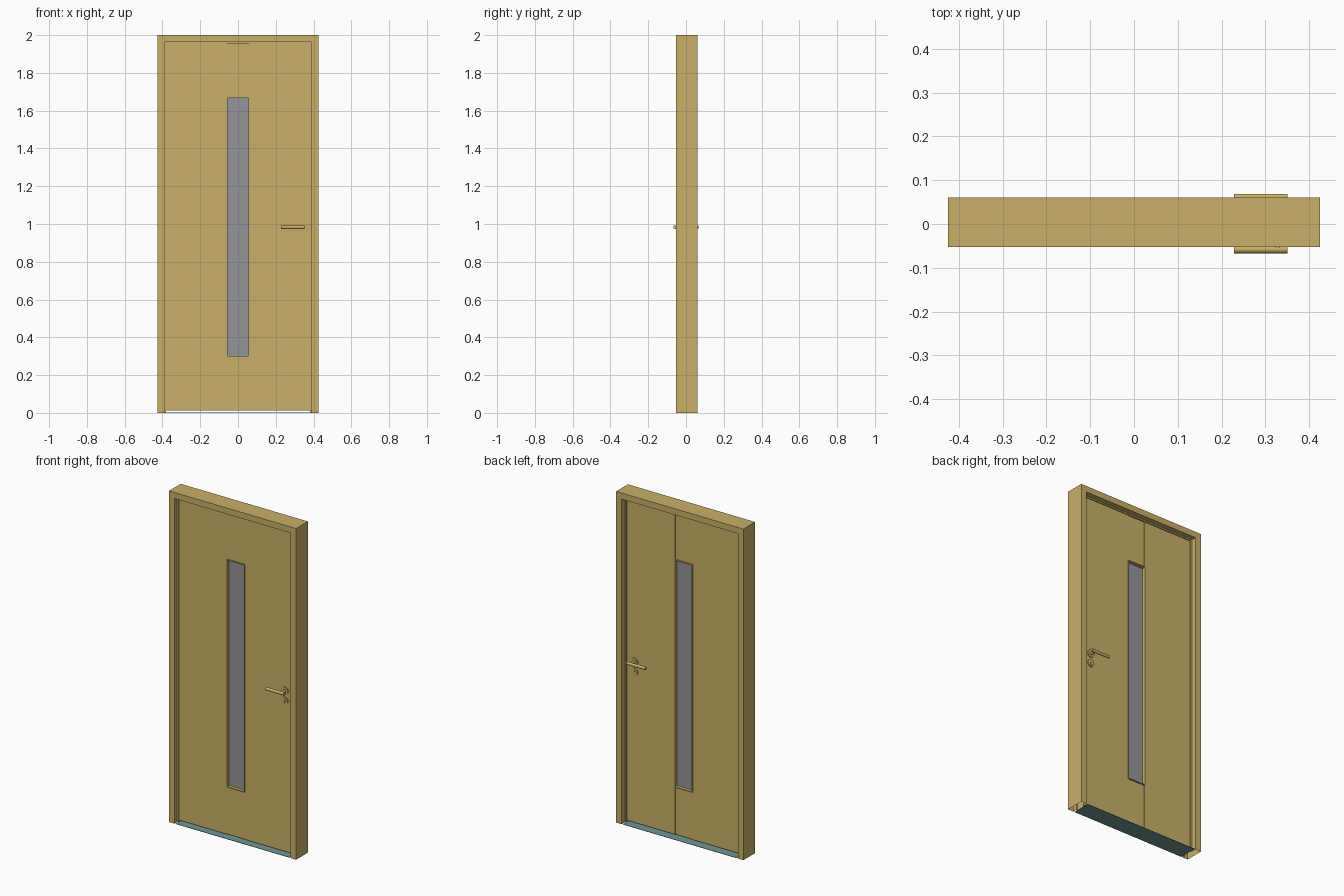
import bpy, bmesh, math
from mathutils import Matrix, Vector

cube = bpy.data.objects.get("Cube")
if cube:
    bpy.data.objects.remove(cube, do_unlink=True)


def material(name, rgb):
    m = bpy.data.materials.new(name)
    m.use_nodes = True
    m.diffuse_color = (*rgb, 1)
    m.node_tree.nodes["Principled BSDF"].inputs["Base Color"].default_value = (*rgb, 1)
    return m


TAN = material("tan", (0.58, 0.435, 0.14))
GREY = material("grey_glass", (0.305, 0.305, 0.315))
TEAL = material("teal", (0.16, 0.30, 0.29))


def make(name, bm, mat, smooth=False):
    mesh = bpy.data.meshes.new(name)
    bmesh.ops.recalc_face_normals(bm, faces=bm.faces)
    bm.to_mesh(mesh)
    bm.free()
    mesh.materials.append(mat)
    obj = bpy.data.objects.new(name, mesh)
    bpy.context.collection.objects.link(obj)
    if smooth:
        bpy.ops.object.select_all(action="DESELECT")
        obj.select_set(True)
        bpy.context.view_layer.objects.active = obj
        bpy.ops.object.shade_smooth_by_angle(angle=math.radians(40))
    return obj


def box(name, x, y, z, mat=TAN):
    """Box from (min, max) pairs."""
    bm = bmesh.new()
    size = [b - a for a, b in (x, y, z)]
    mid = [(a + b) / 2 for a, b in (x, y, z)]
    bmesh.ops.create_cube(bm, size=1, matrix=Matrix.Translation(mid) @ Matrix.Diagonal((*size, 1)))
    return make(name, bm, mat)


def rod(name, start, end, radius, sides=24):
    """Cylinder between two points."""
    a, b = Vector(start), Vector(end)
    turn = (b - a).to_track_quat("Z", "Y").to_matrix().to_4x4()
    bm = bmesh.new()
    bmesh.ops.create_cone(bm, cap_ends=True, segments=sides, radius1=radius, radius2=radius,
                          depth=(b - a).length, matrix=Matrix.Translation((a + b) / 2) @ turn)
    return make(name, bm, TAN, smooth=True)


HALF, TOP = 0.425, 2.0
FRONT, BACK = -0.052, 0.06
LEAF_Y = (-0.02, 0.022)
REVEAL, STOP = 0.037, 0.045

# Frame: stepped hollow profile swept up, across and down, open at the floor
profile = [(0, FRONT), (REVEAL, FRONT), (REVEAL, -0.027), (STOP, -0.027),
           (STOP, 0.028), (REVEAL, 0.028), (REVEAL, BACK), (0, BACK)]
bm = bmesh.new()
rings = []
for side, at_top in ((-1, 0), (-1, 1), (1, 1), (1, 0)):
    rings.append([bm.verts.new((side * (HALF - d), y, (TOP - d) * at_top)) for d, y in profile])
for r, s in zip(rings, rings[1:]):
    for i in range(len(profile)):
        j = (i + 1) % len(profile)
        bm.faces.new((r[i], r[j], s[j], s[i]))
make("door_frame", bm, TAN)

# Threshold plate on the floor
INNER = HALF - STOP
box("threshold", (-INNER, INNER), (FRONT, BACK), (0, 0.002), TEAL)

# Door leaf: two tall side panels, slightly recessed centre panels, glass
SEAM = 0.057
LEAF_Z = (0.012, TOP - STOP)
GLASS_Z = (0.302, 1.668)
centre_y = (LEAF_Y[0] + 0.003, LEAF_Y[1] - 0.003)
box("leaf_panel_right", (-INNER, -SEAM), LEAF_Y, LEAF_Z)
box("leaf_panel_left", (SEAM, INNER), LEAF_Y, LEAF_Z)
box("centre_panel_lower", (-SEAM, SEAM), centre_y, (LEAF_Z[0], GLASS_Z[0]))
box("centre_panel_upper", (-SEAM, SEAM), centre_y, (GLASS_Z[1], LEAF_Z[1]))
box("window_glass", (-SEAM, SEAM), (-0.004, 0.006), GLASS_Z, GREY)

# Thin glazing beads around the window on both faces
BEAD = 0.005
for face, y in (("front", (LEAF_Y[0] - 0.004, -0.004)), ("back", (0.006, LEAF_Y[1] + 0.004))):
    for side, s in (("right", -1), ("left", 1)):
        x = sorted((s * (SEAM - 0.001), s * (SEAM + BEAD - 0.001)))
        box(f"bead_{face}_{side}", x, y, (GLASS_Z[0] - BEAD, GLASS_Z[1] + BEAD))
    box(f"bead_{face}_bottom", (-SEAM, SEAM), y, (GLASS_Z[0] - BEAD, GLASS_Z[0]))
    box(f"bead_{face}_top", (-SEAM, SEAM), y, (GLASS_Z[1], GLASS_Z[1] + BEAD))

# Lever handles with round plates and key covers on both faces
HX, HZ, KEY_Z = 0.328, 0.983, 0.924
for face, surface, out in (("front", LEAF_Y[0], -1), ("back", LEAF_Y[1], 1)):
    def at(x, lift, z):
        return (x, surface + out * lift, z)
    rod(f"handle_plate_{face}", at(HX, -0.002, HZ), at(HX, 0.006, HZ), 0.023)
    rod(f"handle_neck_{face}", at(HX, 0, HZ), at(HX, 0.038, HZ), 0.009)
    rod(f"handle_lever_{face}", at(0.228, 0.038, HZ), at(0.351, 0.038, HZ), 0.009)
    rod(f"key_plate_{face}", at(HX, -0.002, KEY_Z), at(HX, 0.006, KEY_Z), 0.022)
    rod(f"key_cylinder_{face}", at(HX, 0, KEY_Z + 0.005), at(HX, 0.009, KEY_Z + 0.005), 0.007)
    box(f"key_slot_{face}", (HX - 0.004, HX + 0.004),
        sorted((surface, surface + out * 0.009)), (KEY_Z - 0.013, KEY_Z + 0.005))
